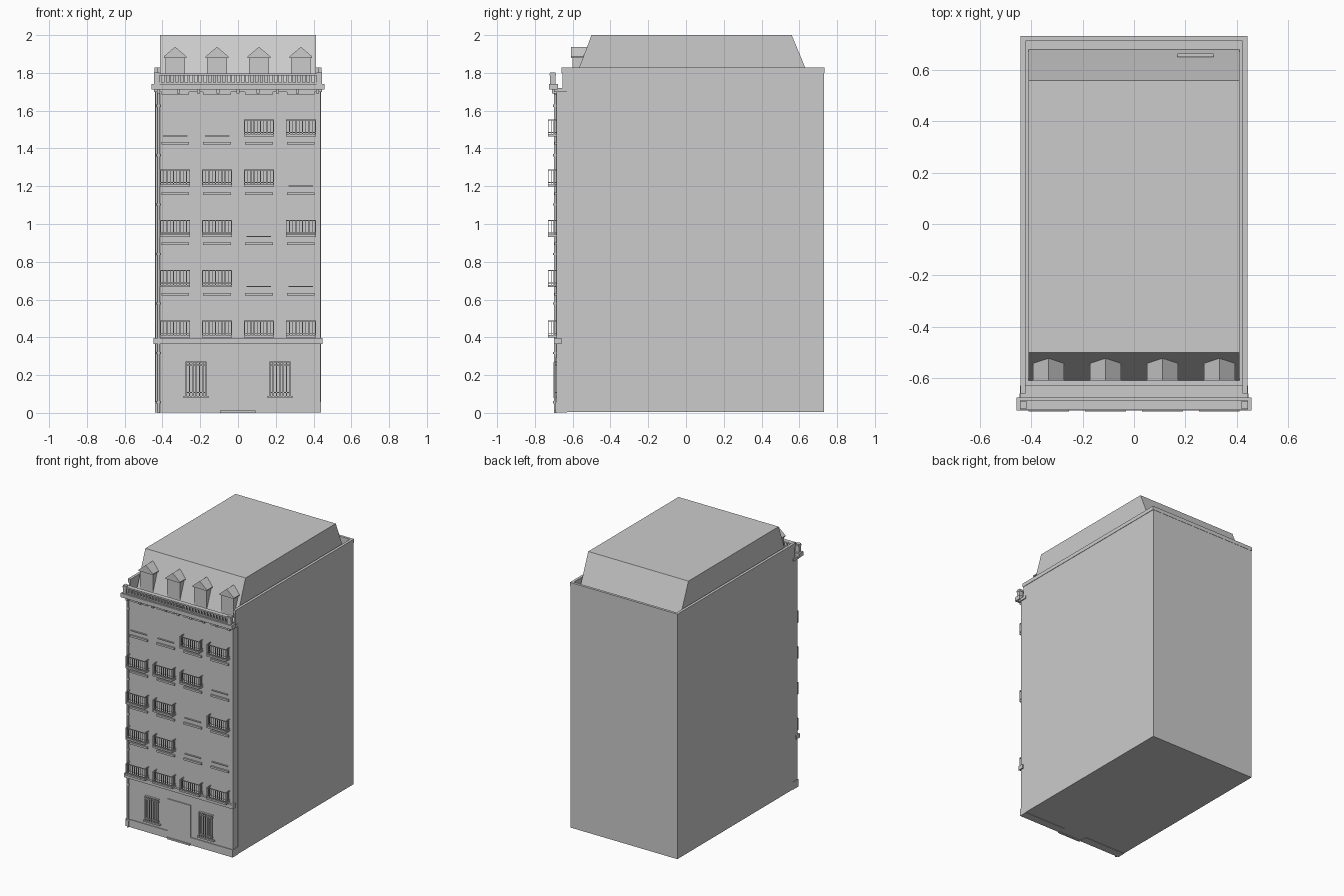
import bpy, bmesh, math

cube = bpy.data.objects.get("Cube")
if cube:
    bpy.data.objects.remove(cube, do_unlink=True)

stone = bpy.data.materials.new("pale_grey_stone")
stone.use_nodes = True
GREY = (0.6, 0.6, 0.6, 1)
stone.diffuse_color = GREY
stone.node_tree.nodes["Principled BSDF"].inputs["Base Color"].default_value = GREY


def finish(name, bm):
    bmesh.ops.recalc_face_normals(bm, faces=bm.faces)
    mesh = bpy.data.meshes.new(name)
    bm.to_mesh(mesh)
    bm.free()
    mesh.materials.append(stone)
    obj = bpy.data.objects.new(name, mesh)
    bpy.context.collection.objects.link(obj)
    return obj


def add_box(bm, x, y, z):
    """Box from (low, high) ranges on each axis."""
    verts = bmesh.ops.create_cube(bm, size=1)["verts"]
    for v in verts:
        v.co = [r[0] + (c + 0.5) * (r[1] - r[0]) for r, c in zip((x, y, z), v.co)]


def boxes(name, *items):
    bm = bmesh.new()
    for item in items:
        add_box(bm, *item)
    return finish(name, bm)


def extrude_profile(name, points, axis, low, high):
    """Prism of a 2D profile along x (points are y, z) or y (points are x, z)."""
    bm = bmesh.new()
    place = (lambda t, a, b: (t, a, b)) if axis == "x" else (lambda t, a, b: (a, t, b))
    ends = [[bm.verts.new(place(t, a, b)) for a, b in points] for t in (low, high)]
    for ring in ends:
        bm.faces.new(ring)
    n = len(points)
    for i in range(n):
        j = (i + 1) % n
        bm.faces.new((ends[0][i], ends[0][j], ends[1][j], ends[1][i]))
    return finish(name, bm)


def spread(low, high, count):
    return [low + (high - low) * i / (count - 1) for i in range(count)]


FACE = -0.685          # plane of the street facade
COLUMNS = spread(-0.333, 0.333, 4)
STOREY = 0.266

# Main body and facade slab
boxes("building_body", ((-0.44, 0.44), (-0.63, 0.73), (0.005, 1.71)))
boxes("facade", ((-0.437, 0.437), (FACE, -0.63), (0.005, 1.72)))

# Parapet around the sides and back, with a slightly wider coping
for side, name in ((-1, "right"), (1, "left")):
    lo, hi = sorted((side * 0.427, side * 0.44))
    clo, chi = sorted((side * 0.423, side * 0.443))
    boxes(name + "_parapet", ((lo, hi), (-0.655, 0.73), (1.71, 1.8)),
          ((clo, chi), (-0.66, 0.732), (1.8, 1.828)))
boxes("back_parapet", ((-0.43, 0.43), (0.717, 0.73), (1.71, 1.8)),
      ((-0.43, 0.43), (0.713, 0.732), (1.8, 1.828)))

# Mansard roof with sloping front and back
extrude_profile("mansard_roof", [(-0.61, 1.71), (-0.5, 2), (0.56, 2), (0.68, 1.71)],
                "x", -0.412, 0.412)
boxes("roof_vent", ((0.17, 0.31), (0.65, 0.665), (1.74, 1.79)))

# Dormers
for i, x in enumerate(COLUMNS):
    boxes(f"dormer_body_{i + 1}", ((x - 0.052, x + 0.052), (-0.6, -0.52), (1.74, 1.885)))
    extrude_profile(f"dormer_roof_{i + 1}",
                    [(x - 0.06, 1.88), (x + 0.06, 1.88), (x + 0.06, 1.887),
                     (x, 1.938), (x - 0.06, 1.887)], "y", -0.609, -0.51)

# Cornice with small brackets under it
boxes("cornice", ((-0.445, 0.445), (-0.7, -0.63), (1.7, 1.72)),
      ((-0.457, 0.457), (-0.726, -0.677), (1.712, 1.742)))
boxes("cornice_brackets", *[((x - 0.008, x + 0.008), (-0.71, FACE), (1.69, 1.713))
                            for x in spread(-0.42, 0.42, 9)])

# Roof balustrade
rails = [((-0.44, 0.44), (-0.718, -0.692), (1.742, 1.75)),
         ((-0.445, 0.445), (-0.722, -0.688), (1.785, 1.796))]
rails += [((x - 0.006, x + 0.006), (-0.711, -0.699), (1.75, 1.786))
          for x in spread(-0.41, 0.41, 34)]
rails += [((x - 0.014, x + 0.014), (-0.719, -0.691), (1.742, 1.802)) for x in (-0.43, 0.43)]
boxes("roof_balustrade", *rails)

# String course above the ground floor
boxes("string_course", ((-0.447, 0.447), (-0.7, -0.66), (0.366, 0.396)))

# Balconies, sills and lintels on five storeys
BALCONIES = ["1111", "1100", "1101", "1110", "0011"]
for row, pattern in enumerate(BALCONIES):
    base = 0.4 + row * STOREY
    lintels = []
    for col, x in enumerate(COLUMNS):
        lintels.append(((x - 0.073, x + 0.073), (-0.697, FACE),
                        (base + 0.222, base + 0.236)))
        if pattern[col] == "0":
            boxes(f"sill_{row + 1}_{col + 1}",
                  ((x - 0.065, x + 0.065), (-0.695, FACE), (base, base + 0.005)))
            continue
        out, half = -0.731, 0.079
        parts = [((x - half, x + half), (out, FACE), (base, base + 0.012))]
        for z in (base + 0.019, base + 0.085):
            parts.append(((x - half, x + half), (out, out + 0.005), (z, z + 0.005)))
            for s in (-1, 1):
                e = x + s * (half - 0.0025)
                parts.append(((e - 0.0025, e + 0.0025), (out, FACE), (z, z + 0.005)))
        for bx in spread(x - half + 0.002, x + half - 0.002, 10):
            parts.append(((bx - 0.002, bx + 0.002), (out, out + 0.004), (base, base + 0.088)))
        for s in (-1, 1):
            e = x + s * (half - 0.002)
            parts += [((e - 0.002, e + 0.002), (y, y + 0.004), (base, base + 0.088))
                      for y in (-0.716, -0.701)]
        boxes(f"balcony_{row + 1}_{col + 1}", *parts)
    boxes(f"lintels_{row + 1}", *lintels)

# Ground floor: plinth, door and barred windows
boxes("plinth", ((-0.44, -0.095), (-0.691, -0.63), (0.002, 0.058)),
      ((0.093, 0.44), (-0.691, -0.63), (0.002, 0.058)))
boxes("door", ((-0.095, 0.093), (-0.692, FACE), (0.005, 0.296)))
boxes("door_step", ((-0.095, 0.093), (-0.7, FACE), (0, 0.012)))
for side, name in ((-1, "right"), (1, "left")):
    c = side * 0.222
    grille = [((x - 0.003, x + 0.003), (-0.701, -0.695), (0.09, 0.27))
              for x in spread(c - 0.053, c + 0.053, 7)]
    grille += [((c - 0.056, c + 0.056), (-0.7, FACE), (z, z + 0.005))
               for z in (0.105, 0.25, 0.267)]
    grille.append(((c - 0.067, c + 0.067), (-0.702, FACE), (0.08, 0.09)))
    boxes(name + "_window_grille", *grille)

# Drainpipe with clamps at the right corner
bm = bmesh.new()
segments = [(0.007, 0, 1.712)] + [(0.011, z, z + 0.012) for z in spread(0.05, 1.62, 7)]
for radius, low, high in segments:
    made = bmesh.ops.create_cone(bm, cap_ends=True, segments=10, radius1=radius,
                                 radius2=radius, depth=high - low)["verts"]
    bmesh.ops.translate(bm, verts=made, vec=(-0.42, -0.693, (low + high) / 2))
pipe = finish("drainpipe", bm)
bpy.context.view_layer.objects.active = pipe
pipe.select_set(True)
bpy.ops.object.shade_smooth_by_angle(angle=math.radians(40))
pipe.select_set(False)
